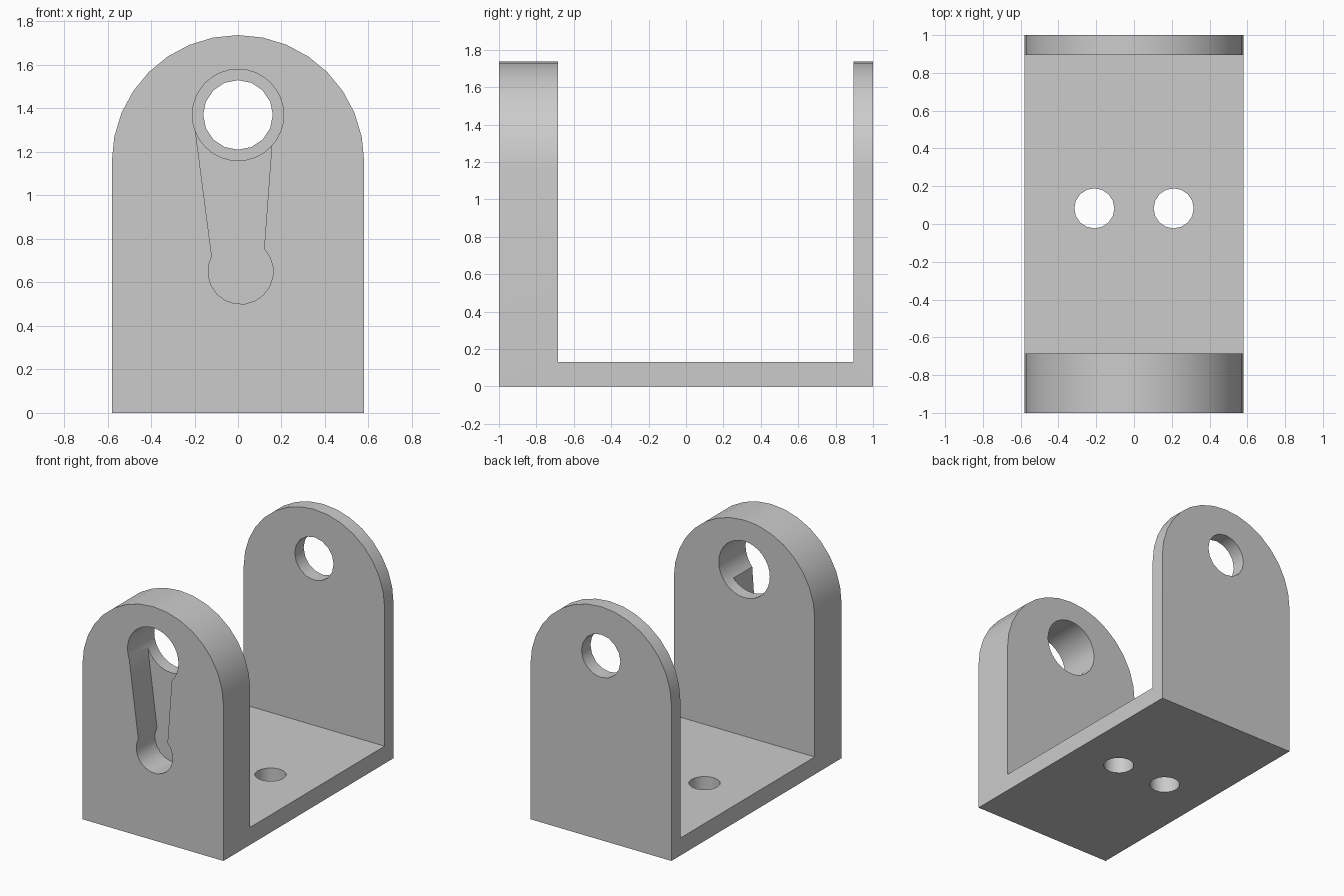
import bpy
import bmesh
from math import cos, sin, pi, atan2
from mathutils import Vector

if "Cube" in bpy.data.objects:
    bpy.data.objects.remove(bpy.data.objects["Cube"], do_unlink=True)

HALF_W = 0.58
BORE_Z = 1.37


def arc(cx, cz, r, start, end, n):
    """Points along an arc, both ends included."""
    return [(cx + r * cos(start + (end - start) * i / n),
             cz + r * sin(start + (end - start) * i / n)) for i in range(n + 1)]


def circle(cx, cz, r, n):
    return arc(cx, cz, r, pi / 2, pi / 2 + 2 * pi, n)[:-1]


def prism(name, outline, lo, hi, axis="y"):
    """Extrude a closed outline along y (outline in x, z) or z (outline in x, y)."""
    def place(p, d):
        return (p[0], d, p[1]) if axis == "y" else (p[0], p[1], d)
    bm = bmesh.new()
    face = bm.faces.new([bm.verts.new(place(p, lo)) for p in outline])
    top = bmesh.ops.extrude_face_region(bm, geom=[face])["geom"]
    shift = Vector(place((0, 0), hi - lo))
    bmesh.ops.translate(bm, vec=shift, verts=[v for v in top if isinstance(v, bmesh.types.BMVert)])
    bmesh.ops.recalc_face_normals(bm, faces=bm.faces)
    mesh = bpy.data.meshes.new(name)
    bm.to_mesh(mesh)
    bm.free()
    obj = bpy.data.objects.new(name, mesh)
    bpy.context.collection.objects.link(obj)
    return obj


# Round-topped block running front to back
arch = [(-HALF_W, 0), (HALF_W, 0)] + arc(0, 1.157, HALF_W, 0, pi, 16)
bracket = prism("bracket", arch, -1, 1)

# Open space between the thick front wall and the thin back wall
gap = [(-1, 0.13), (1, 0.13), (1, 2), (-1, 2)]
cutters = [prism("gap_cutter", gap, -0.685, 0.895)]

# Bores through the two walls
cutters.append(prism("front_bore_cutter", circle(0, BORE_Z, 0.21, 32), -1.2, -0.5))
cutters.append(prism("back_bore_cutter", circle(0, BORE_Z, 0.16, 16), 0.7, 1.2))

# Blind keyhole pocket hanging from the front bore
cx, cz, r = 0.012, 0.65, 0.15
right = atan2(0.104, 0.108)
left = atan2(0.07, -0.132) - 2 * pi
pocket = arc(cx, cz, r, right, left, 14) + [(-0.202, 1.345), (0, BORE_Z), (0.156, 1.24)]
cutters.append(prism("pocket_cutter", pocket, -1.2, -0.78))

# Pair of mounting holes in the base
for side in (-1, 1):
    cutters.append(prism("base_hole_cutter", circle(side * 0.21, 0.083, 0.106, 16), -0.2, 0.3, "z"))

bpy.ops.object.select_all(action="DESELECT")
bpy.context.view_layer.objects.active = bracket
bracket.select_set(True)
for cutter in cutters:
    cutter.hide_render = True
    mod = bracket.modifiers.new(cutter.name, "BOOLEAN")
    mod.operation = "DIFFERENCE"
    mod.solver = "EXACT"
    mod.object = cutter
    bpy.ops.object.modifier_apply(modifier=mod.name)
for cutter in cutters:
    bpy.data.objects.remove(cutter, do_unlink=True)

# Plain grey finish
grey = bpy.data.materials.new("plain_grey")
grey.use_nodes = True
colour = (0.6, 0.6, 0.6, 1)
grey.diffuse_color = colour
grey.node_tree.nodes["Principled BSDF"].inputs["Base Color"].default_value = colour
bracket.data.materials.clear()
bracket.data.materials.append(grey)

bpy.ops.object.shade_smooth_by_angle()
